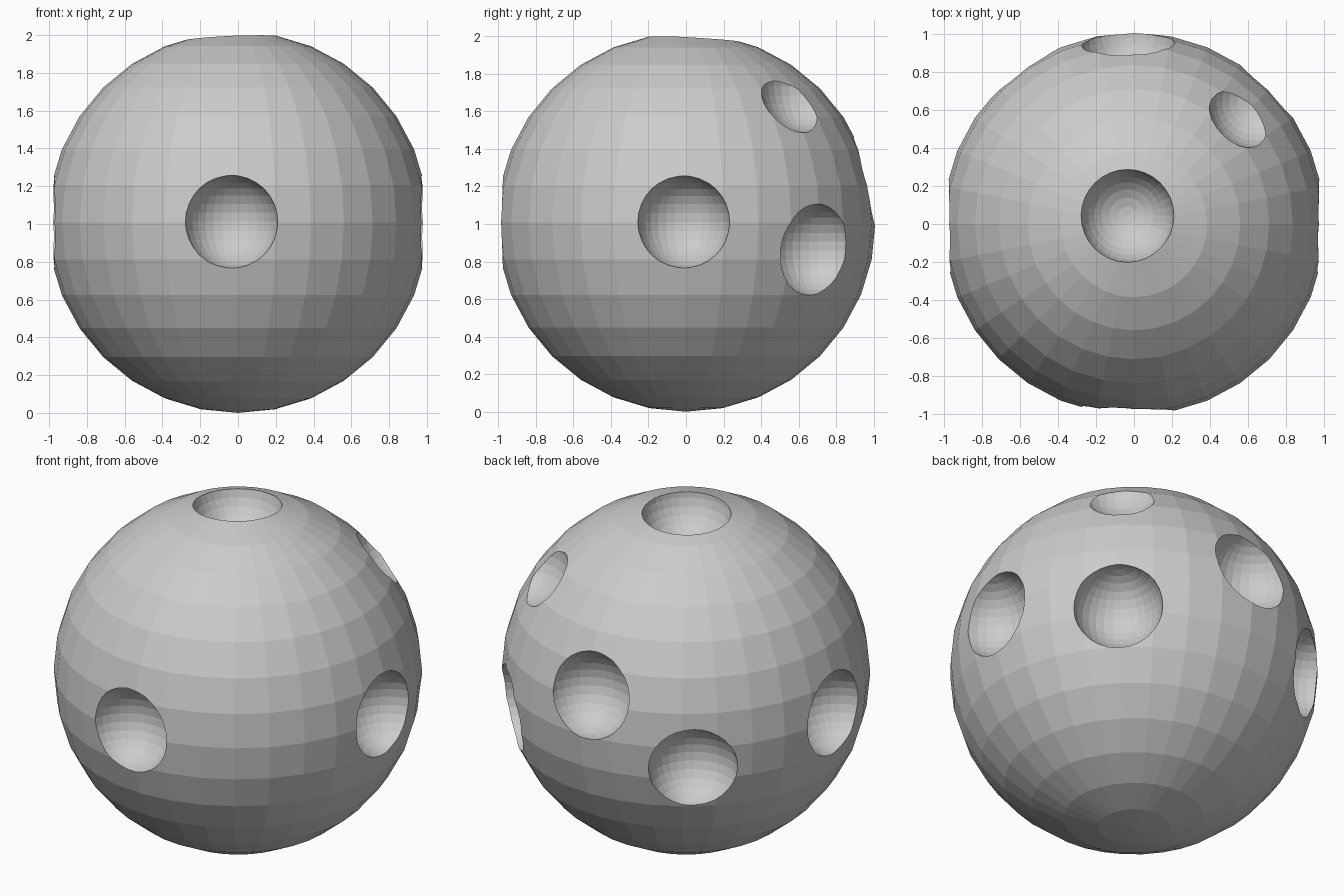
import bpy
from mathutils import Vector

if "Cube" in bpy.data.objects:
    bpy.data.objects.remove(bpy.data.objects["Cube"])

R = 1.009            # ball radius
DIMPLE_R = 0.248     # radius of the spheres that scoop out the dimples
CENTRE = Vector((0, 0, R))


def faceted_sphere(name, radius, location):
    bpy.ops.mesh.primitive_uv_sphere_add(segments=32, ring_count=16,
                                         radius=radius, location=location)
    ob = bpy.context.object
    ob.name = name
    return ob


# Flat-shaded ball
ball = faceted_sphere("ball", R, CENTRE)

# Dimples: direction from the ball centre, and distance of the scoop centre
dimples = {
    "front": ((-0.034, -0.975, 0.003), R),
    "right": ((0.975, -0.012, 0.002), R),
    "left": ((-0.975, -0.012, 0.0), R),
    "top": ((-0.034, 0.043, 0.975), R),
    "back": ((-0.03, 0.945, 0.22), R),
    "back_right": ((0.68, 0.677, -0.145), R),
    "back_left": ((-0.582, 0.764, -0.136), R),
    "upper_back_right": ((0.544, 0.548, 0.615), 1.162),   # shallower one
}

# Scoop each dimple out of the ball
cutters = []
for part, (direction, distance) in dimples.items():
    cutter = faceted_sphere(part + "_dimple_cutter", DIMPLE_R,
                            CENTRE + Vector(direction).normalized() * distance)
    cutter.hide_render = True
    cutters.append(cutter)
    mod = ball.modifiers.new(part + "_dimple", 'BOOLEAN')
    mod.operation = 'DIFFERENCE'
    mod.solver = 'EXACT'
    mod.object = cutter

# Apply the cuts and remove the helpers
bpy.ops.object.select_all(action='DESELECT')
bpy.context.view_layer.objects.active = ball
ball.select_set(True)
for mod in list(ball.modifiers):
    bpy.ops.object.modifier_apply(modifier=mod.name)
for cutter in cutters:
    bpy.data.objects.remove(cutter, do_unlink=True)
